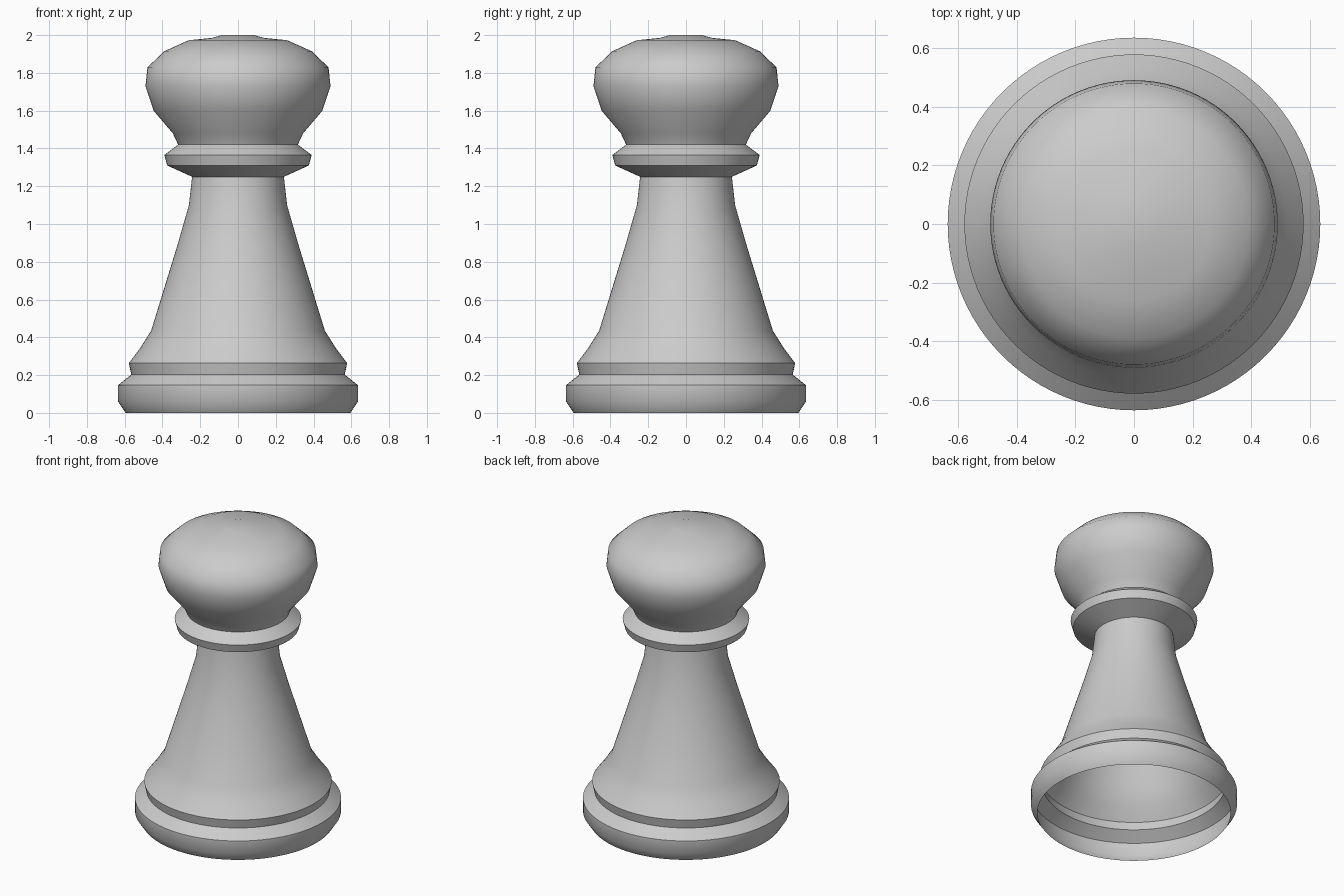
import bpy, bmesh, math

if "Cube" in bpy.data.objects:
    bpy.data.objects.remove(bpy.data.objects["Cube"])

SEGMENTS = 96

# Outline of the turned piece as (radius, height), open at the bottom
base = [(0.595, 0), (0.635, 0.06), (0.635, 0.147), (0.565, 0.203), (0.578, 0.263)]
stem = [(0.52, 0.34), (0.46, 0.435), (0.317, 0.90), (0.26, 1.10), (0.243, 1.25)]
collar = [(0.375, 1.31), (0.39, 1.365), (0.317, 1.42)]
head = [(0.345, 1.48), (0.447, 1.60), (0.49, 1.73), (0.479, 1.83), (0.39, 1.915),
        (0.26, 1.973), (0.14, 1.985), (0.085, 2.0)]


def lathe(name, profile):
    bm = bmesh.new()
    rings = []
    for r, z in profile:
        rings.append([bm.verts.new((r * math.cos(a), r * math.sin(a), z))
                      for a in (2 * math.pi * i / SEGMENTS for i in range(SEGMENTS))])
    for low, high in zip(rings, rings[1:]):
        for i in range(SEGMENTS):
            j = (i + 1) % SEGMENTS
            bm.faces.new((low[i], low[j], high[j], high[i]))
    bm.faces.new(rings[-1])  # flat cap on the crown
    mesh = bpy.data.meshes.new(name)
    bm.to_mesh(mesh)
    bm.free()
    obj = bpy.data.objects.new(name, mesh)
    bpy.context.collection.objects.link(obj)
    return obj


# One continuous hollow shell, smooth except at the turned ridges
pawn = lathe("pawn_body", base + stem + collar + head)
bpy.context.view_layer.objects.active = pawn
pawn.select_set(True)
bpy.ops.object.shade_smooth_by_angle(angle=math.radians(45))
